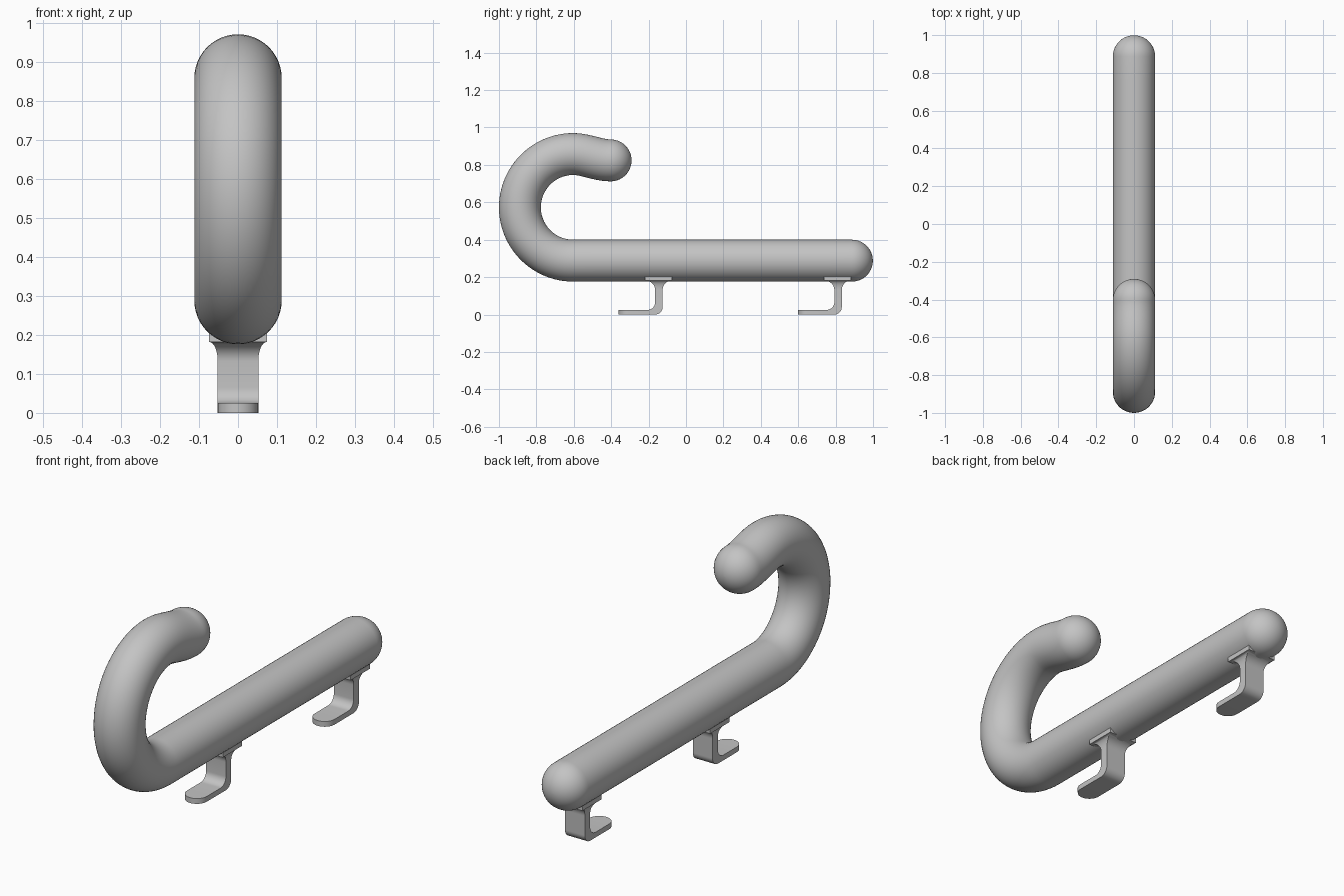
import bpy
import bmesh
from math import sin, cos, pi, radians
from mathutils import Vector

if "Cube" in bpy.data.objects:
    bpy.data.objects.remove(bpy.data.objects["Cube"])

grey = bpy.data.materials.new("plain grey")
grey.use_nodes = True
grey.diffuse_color = (0.55, 0.55, 0.55, 1)
grey.node_tree.nodes["Principled BSDF"].inputs["Base Color"].default_value = (0.55, 0.55, 0.55, 1)


def loft(name, rings, angle):
    """Skin a list of equal-length rings and close both ends."""
    bm = bmesh.new()
    loops = [[bm.verts.new(p) for p in ring] for ring in rings]
    n = len(loops[0])
    for a, b in zip(loops, loops[1:]):
        for i in range(n):
            j = (i + 1) % n
            bm.faces.new((a[i], a[j], b[j], b[i]))
    bm.faces.new(loops[0])
    bm.faces.new(loops[-1])
    bmesh.ops.recalc_face_normals(bm, faces=bm.faces[:])
    mesh = bpy.data.meshes.new(name)
    bm.to_mesh(mesh)
    bm.free()
    mesh.materials.append(grey)
    obj = bpy.data.objects.new(name, mesh)
    bpy.context.collection.objects.link(obj)
    bpy.ops.object.select_all(action="DESELECT")
    obj.select_set(True)
    bpy.context.view_layer.objects.active = obj
    bpy.ops.object.shade_smooth_by_angle(angle=radians(angle))
    return obj


# Curved tube: straight bar, half-circle crook, gentle dip to the tip
R, BEND = 0.112, 0.285
BEND_Y, BEND_Z = -0.603, 0.573
path = [(0.887 + (BEND_Y - 0.887) * i / 12, BEND_Z - BEND) for i in range(12)]
path += [(BEND_Y - BEND * sin(pi * i / 48), BEND_Z - BEND * cos(pi * i / 48)) for i in range(49)]
for i in range(1, 13):
    t = i / 12
    path.append((BEND_Y + 0.2 * t, BEND_Z + BEND - 0.034 * t * t * (3 - 2 * t)))
path = [Vector((0, y, z)) for y, z in path]


def circle(centre, tangent, radius, sides=48):
    side = Vector((1, 0, 0))
    up = side.cross(tangent)
    return [centre + radius * (cos(2 * pi * k / sides) * side + sin(2 * pi * k / sides) * up)
            for k in range(sides)]


tangents = [(path[min(i + 1, len(path) - 1)] - path[max(i - 1, 0)]).normalized()
            for i in range(len(path))]
tangents[-1] = Vector((0, 1, 0))
dome = [pi / 2 * i / 14 for i in range(1, 14)] + [pi / 2 * 0.99]
rings = [circle(path[0] - tangents[0] * R * sin(a), tangents[0], R * cos(a)) for a in reversed(dome)]
rings += [circle(p, t, R) for p, t in zip(path, tangents)]
rings += [circle(path[-1] + tangents[-1] * R * sin(a), tangents[-1], R * cos(a)) for a in dome]
loft("hooked_tube", rings, 40)

# Bracket: round-tipped foot, bent corner, stem flaring into the tube
HALF, FOOT, BACK, FRONT = 0.052, 0.025, 0.04, 0.0
steps = [pi / 2 * i / 10 for i in range(11)]


def bracket(name, y0):
    # each section: lower/outer point, upper/inner point, half width
    sections = []
    for a in [0.04] + steps[1:]:
        y = -0.143 - HALF * cos(a)
        sections.append(((y, 0), (y, FOOT), HALF * sin(a)))
    for a in steps:
        sections.append(((0.04 * sin(a), 0.04 - 0.04 * cos(a)),
                         (-0.04 + 0.04 * sin(a), FOOT + 0.04 - 0.04 * cos(a)), HALF))
    for a in steps:
        z, flare = 0.132 + 0.05 * sin(a), 1 - cos(a)
        sections.append(((0.04 + 0.05 * flare, z), (-0.055 * flare, z), HALF + 0.022 * flare))
    sections.append(((0.09, 0.21), (-0.055, 0.21), HALF + 0.022))
    rings = []
    for i, (outer, inner, w) in enumerate(sections):
        # the foot and corner share one reference line at the stem's inner face
        oy, iy = y0 + outer[0], y0 + inner[0]
        rings.append([(-w, oy, outer[1]), (w, oy, outer[1]), (w, iy, inner[1]), (-w, iy, inner[1])])
    loft(name, rings, 35)


bracket("front_bracket", -0.165)
bracket("rear_bracket", 0.793)
